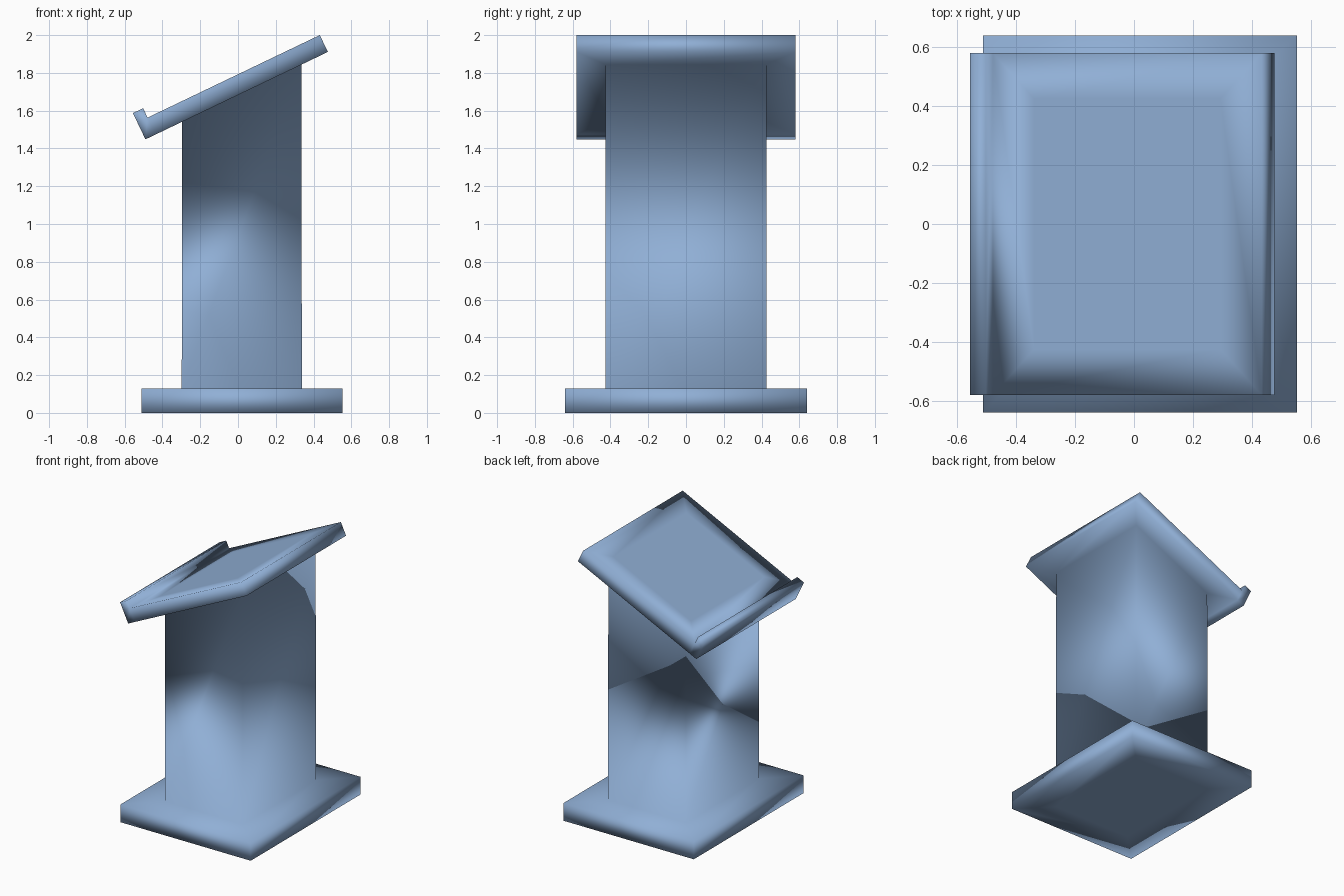
import bpy, bmesh
from math import radians
from mathutils import Matrix, Vector

if "Cube" in bpy.data.objects:
    bpy.data.objects.remove(bpy.data.objects["Cube"])

CENTRE_X = 0.02
TILT = Matrix.Rotation(radians(-25.6), 4, 'Y')
bm = bmesh.new()


def box(size, matrix):
    """Add a box and return its faces."""
    scale = Matrix.Diagonal((*size, 1))
    verts = bmesh.ops.create_cube(bm, size=1, matrix=matrix @ scale)["verts"]
    return list({f for v in verts for f in v.link_faces})


def facing(faces, direction):
    """Pick the face that points most along a direction."""
    bm.normal_update()
    return max(faces, key=lambda f: f.normal.dot(direction))


def inset(face, width):
    bmesh.ops.inset_individual(bm, faces=[face], thickness=width, use_even_offset=True)
    return face


def extrude(face, offset):
    """Push a face out as a new block and return its end face."""
    result = bmesh.ops.extrude_discrete_faces(bm, faces=[face])["faces"][0]
    bmesh.ops.translate(bm, verts=result.verts, vec=offset)
    return result


# Base slab
up = Vector((0, 0, 1))
base = box((1.064, 1.28, 0.13), Matrix.Translation((CENTRE_X, 0, 0.065)))
base_top, base_bottom = facing(base, up), facing(base, -up)
inset(base_bottom, 0.214)
column_foot = inset(base_top, 0.214)

# Tilted desk
desk_up = TILT.to_3x3() @ up
desk_low = TILT.to_3x3() @ Vector((-1, 0, 0))
thick = 0.099
middle = Vector((CENTRE_X, 0, 1.6925)) + desk_up * thick / 2
desk = box((1.011, 1.16, thick), Matrix.Translation(middle) @ TILT)
desk_top, desk_under = facing(desk, desk_up), facing(desk, -desk_up)
low_end = facing(desk, desk_low)

# Book lip along the low edge
lip_end = extrude(low_end, desk_low * 0.06)
ring = [f for e in lip_end.edges for f in e.link_faces if f != lip_end]
extrude(facing(ring, desk_up), desk_up * 0.055)

# Writing panel and column head
inset(desk_top, 0.155)
column_head = inset(desk_under, 0.155)

# Column joining base and desk
loops = list(column_foot.edges) + list(column_head.edges)
bmesh.ops.delete(bm, geom=[column_foot, column_head], context='FACES_ONLY')
bmesh.ops.bridge_loops(bm, edges=loops)

bmesh.ops.recalc_face_normals(bm, faces=bm.faces)
for face in bm.faces:
    face.smooth = True

mesh = bpy.data.meshes.new("lectern")
bm.to_mesh(mesh)
bm.free()
lectern = bpy.data.objects.new("lectern", mesh)
bpy.context.collection.objects.link(lectern)

# Single blue-grey colour
blue = bpy.data.materials.new("soft_blue")
blue.use_nodes = True
colour = (0.28, 0.43, 0.67, 1)
blue.diffuse_color = colour
blue.node_tree.nodes["Principled BSDF"].inputs["Base Color"].default_value = colour
mesh.materials.append(blue)
